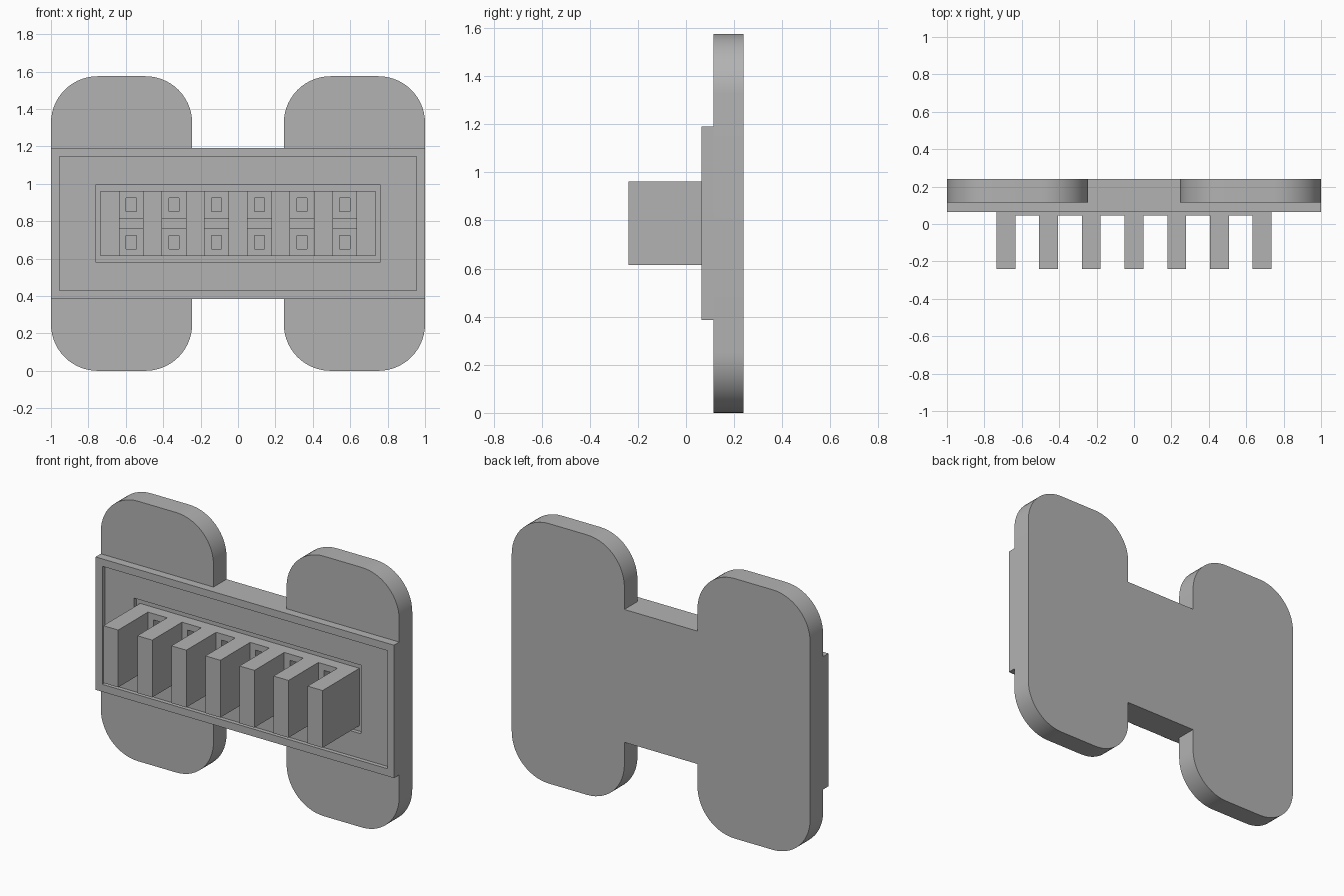
import bpy
import bmesh
from math import cos, sin, pi, radians

if "Cube" in bpy.data.objects:
    bpy.data.objects.remove(bpy.data.objects["Cube"], do_unlink=True)

grey = bpy.data.materials.new("plain_grey")
grey.use_nodes = True
grey.diffuse_color = (0.45, 0.45, 0.45, 1)
grey.node_tree.nodes["Principled BSDF"].inputs["Base Color"].default_value = grey.diffuse_color

MID = 0.7875            # height of the horizontal symmetry plane
BACK, BOARD = 0.24, 0.115
BAR, TIP = 0.065, -0.24


def finish(name, bm):
    bmesh.ops.recalc_face_normals(bm, faces=bm.faces)
    mesh = bpy.data.meshes.new(name)
    bm.to_mesh(mesh)
    bm.free()
    mesh.materials.append(grey)
    obj = bpy.data.objects.new(name, mesh)
    bpy.context.collection.objects.link(obj)
    return obj


def prism(name, outline, front, back):
    """Extrude an x-z outline from front to back."""
    bm = bmesh.new()
    face = bm.faces.new([bm.verts.new((x, front, z)) for x, z in outline])
    ext = bmesh.ops.extrude_face_region(bm, geom=[face])["geom"]
    for v in ext:
        if isinstance(v, bmesh.types.BMVert):
            v.co.y = back
    return finish(name, bm)


def stepped_box(name, cx, cz, hx, hz, front, back, recesses=()):
    """Box whose front face is cut by nested rectangular recesses (hx, hz, floor)."""
    bm = bmesh.new()
    bmesh.ops.create_cube(bm, size=2)
    for v in bm.verts:
        v.co = (cx + v.co.x * hx, front if v.co.y < 0 else back, cz + v.co.z * hz)
    face = min(bm.faces, key=lambda f: f.calc_center_median().y)
    for rx, rz, floor in recesses:
        # flat inset to the opening, then an inset pushed down to the floor
        for depth in (None, floor):
            bmesh.ops.inset_region(bm, faces=[face], thickness=0.001)
            for v in face.verts:
                v.co.x = cx + (rx if v.co.x > cx else -rx)
                v.co.z = cz + (rz if v.co.z > cz else -rz)
                if depth is not None:
                    v.co.y = depth
    return finish(name, bm)


# Back board: two rounded pads joined by a waist
R, TOP, WAIST, INNER, STEPS = 0.25, MID, 0.4025, 0.245, 14
quarter = []
for centre, start in ((1 - R, 0), (INNER + R, pi / 2)):
    for i in range(STEPS + 1):
        a = start + i * pi / 2 / STEPS
        quarter.append((centre + R * cos(a), TOP - R + R * sin(a)))
quarter.append((INNER, WAIST))
upper = quarter + [(-x, z) for x, z in reversed(quarter)]
outline = upper + [(x, -z) for x, z in reversed(upper)]
board = prism("back_board", [(x, MID + z) for x, z in outline], BOARD, BACK)
bpy.context.view_layer.objects.active = board
board.select_set(True)
bpy.ops.object.shade_smooth_by_angle(angle=radians(30))
board.select_set(False)

# Front bar with a shallow panel and a slot for the connector
stepped_box("front_bar", 0, MID, 1, WAIST, BAR, BOARD,
            [(0.955, 0.3575, 0.09), (0.76, 0.2075, 0.113)])

# Upright fins
PITCH, FIN = 0.2283, 0.05
for i in range(7):
    stepped_box(f"fin_{i + 1}", (i - 3) * PITCH, MID, FIN, 0.1735, TIP, BOARD)

# Two rows of socket blocks between the fins, each with a small hole
for i in range(6):
    for row, side in (("upper", 1), ("lower", -1)):
        stepped_box(f"{row}_socket_{i + 1}", (i - 2.5) * PITCH, MID + side * 0.0995,
                    PITCH / 2 - FIN, 0.074, 0.045, BOARD, [(0.027, 0.036, 0.1)])
